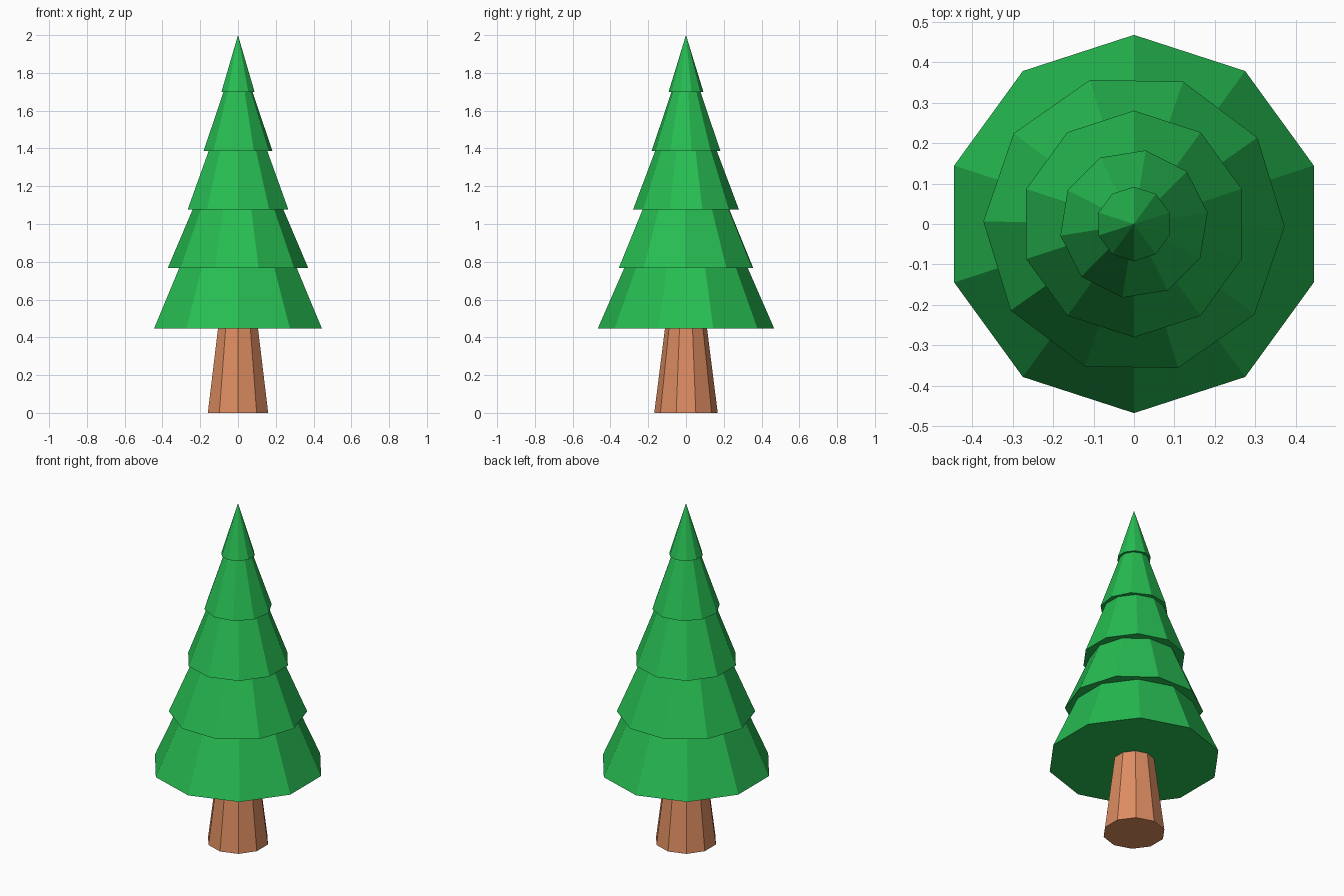
import bpy
import bmesh
from math import radians
from mathutils import Matrix

SIDES = 10

cube = bpy.data.objects.get("Cube")
if cube:
    bpy.data.objects.remove(cube, do_unlink=True)


def make_material(name, rgb):
    mat = bpy.data.materials.new(name)
    mat.use_nodes = True
    mat.diffuse_color = (*rgb, 1)
    mat.node_tree.nodes["Principled BSDF"].inputs["Base Color"].default_value = (*rgb, 1)
    return mat


def tapered_part(name, z0, z1, r0, r1, turn, mat):
    """Flat-shaded ten-sided frustum, or a point when r1 is zero."""
    bm = bmesh.new()
    place = Matrix.Translation((0, 0, (z0 + z1) / 2)) @ Matrix.Rotation(radians(turn), 4, "Z")
    bmesh.ops.create_cone(bm, cap_ends=True, cap_tris=False, segments=SIDES,
                          radius1=r0, radius2=r1, depth=z1 - z0, matrix=place)
    bmesh.ops.remove_doubles(bm, verts=bm.verts, dist=0.0001)
    bmesh.ops.recalc_face_normals(bm, faces=bm.faces)
    mesh = bpy.data.meshes.new(name)
    bm.to_mesh(mesh)
    bm.free()
    mesh.materials.append(mat)
    obj = bpy.data.objects.new(name, mesh)
    bpy.context.collection.objects.link(obj)
    return obj


green = make_material("needle green", (0.02, 0.51, 0.085))
brown = make_material("bark brown", (0.72, 0.265, 0.12))

# Trunk, wider at the foot
tapered_part("trunk", 0, 0.45, 0.168, 0.111, 0, brown)

# Foliage tiers: base height, top height, base radius, top radius, twist
tiers = [
    (0.447, 0.767, 0.467, 0.327, 0),
    (0.767, 1.077, 0.372, 0.24, 17),
    (1.077, 1.387, 0.28, 0.163, 0),
    (1.387, 1.70, 0.184, 0.078, -9),
    (1.70, 2.0, 0.092, 0, 0),
]
for i, tier in enumerate(tiers, 1):
    tapered_part(f"foliage_tier_{i}", *tier, green)
